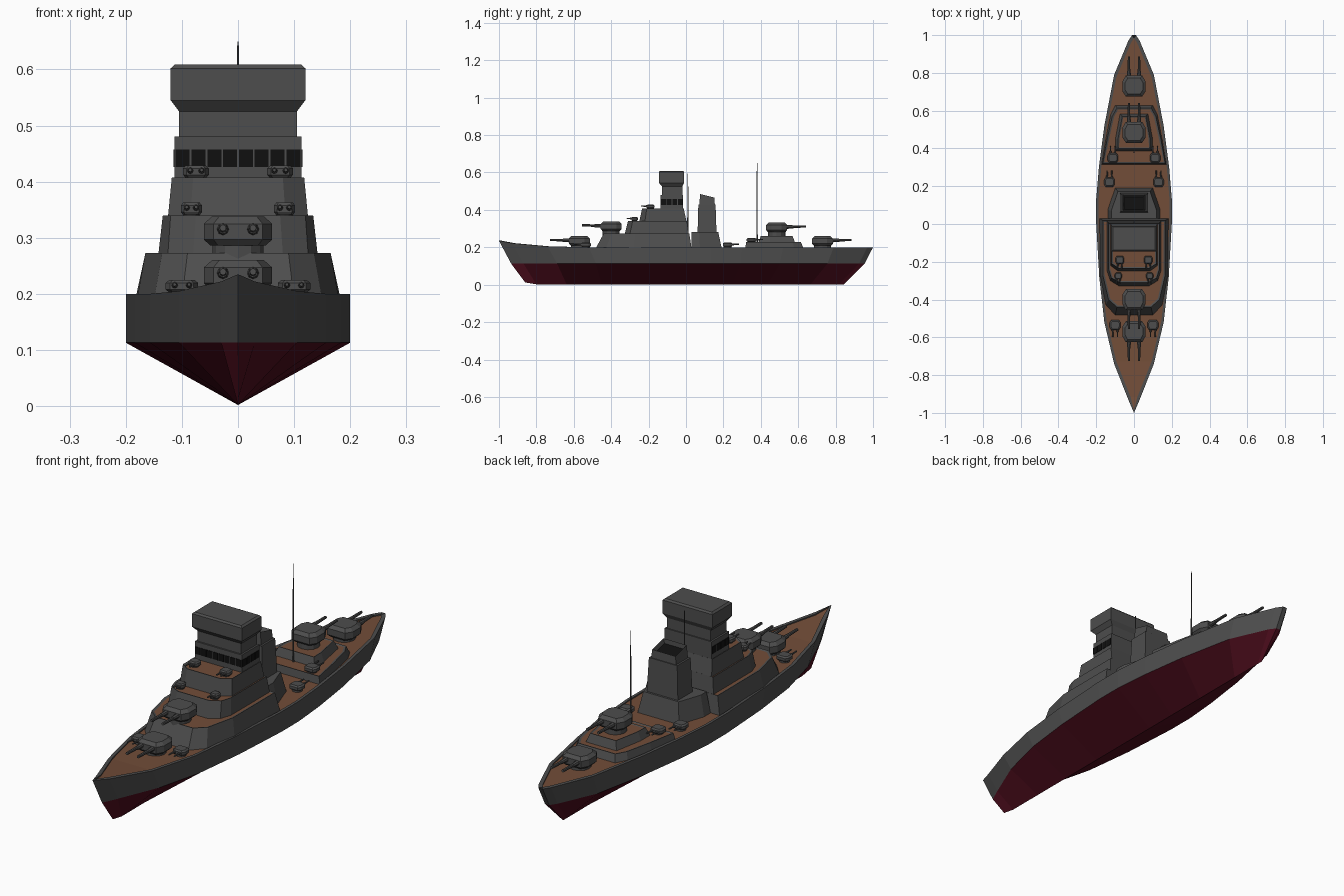
import bpy, bmesh, math
from mathutils import Vector

if "Cube" in bpy.data.objects:
    bpy.data.objects.remove(bpy.data.objects["Cube"])


def mat(name, col):
    m = bpy.data.materials.new(name)
    m.diffuse_color = (*col, 1)
    m.use_nodes = True
    m.node_tree.nodes["Principled BSDF"].inputs["Base Color"].default_value = m.diffuse_color
    return m


GREY = mat("grey_paint", (0.075, 0.075, 0.075))
RED = mat("red_bottom", (0.075, 0.004, 0.012))
WOOD = mat("deck_wood", (0.17, 0.075, 0.04))
BLACK = mat("black", (0.005, 0.005, 0.005))


def finish(name, bm, mats, weld=True):
    if weld:
        bmesh.ops.remove_doubles(bm, verts=bm.verts, dist=1e-5)
    bmesh.ops.recalc_face_normals(bm, faces=bm.faces)
    me = bpy.data.meshes.new(name)
    bm.to_mesh(me)
    bm.free()
    for m in mats:
        me.materials.append(m)
    ob = bpy.data.objects.new(name, me)
    bpy.context.collection.objects.link(ob)
    return ob


def prism(name, layers, top=None, inset=0.01, sink=0.0):
    """Stack of mirrored half outlines: layers = [(z or z-function, [(x, y), ...]), ...]"""
    bm = bmesh.new()
    rings = []
    for z, half in layers:
        pts = half + [(-x, y) for x, y in reversed(half)]
        rings.append([bm.verts.new((x, y, z(y) if callable(z) else z)) for x, y in pts])
    n = len(rings[0])
    for a, b in zip(rings, rings[1:]):
        for i in range(n):
            bm.faces.new((a[i], a[(i + 1) % n], b[(i + 1) % n], b[i]))
    bm.faces.new(rings[0])
    cap = bm.faces.new(rings[-1])
    bmesh.ops.recalc_face_normals(bm, faces=bm.faces)
    if top:
        bmesh.ops.inset_region(bm, faces=[cap], thickness=inset, depth=-sink)
        cap.material_index = 1
    return finish(name, bm, [GREY, top or GREY])


def rect(w, y0, y1):
    return [(w, y0), (w, y1)]


def rod(name, p0, p1, r0, r1, sides=8):
    p0, p1 = Vector(p0), Vector(p1)
    bm = bmesh.new()
    bmesh.ops.create_cone(bm, cap_ends=True, segments=sides, radius1=r0, radius2=r1,
                          depth=(p1 - p0).length)
    ob = finish(name, bm, [GREY])
    ob.location = (p0 + p1) / 2
    ob.rotation_euler = (p1 - p0).to_track_quat('Z', 'Y').to_euler()
    return ob


# Hull: stations of (y, half width, deck height), red below the waterline
stations = [(-1, 0, .235), (-.93, .03, .222), (-.74, .105, .205), (-.52, .157, .2),
            (-.28, .184, .2), (0, .2, .2), (.13, .2, .2), (.3, .186, .2), (.52, .157, .2),
            (.79, .105, .2), (.97, .03, .2), (1, .01, .2)]
bm = bmesh.new()
rows = []
for y, w, z in stations:
    t = (y + 1) / 2
    wi, yi = max(w - .012, 0), y * .985
    half = [(w, -.935 + t * 1.89, .113), (w, y, z), (wi, yi, z), (wi, yi, z - .005)]
    keel = (0, -.86 + t * 1.705, .012 if y == -1 else .002)
    pts = [(-a, b, c) for a, b, c in reversed(half)] + [keel] * 1 + half
    rows.append([bm.verts.new(p) for p in pts])
for a, b in zip(rows, rows[1:]):
    for i in range(9):
        f = bm.faces.new((a[i], a[(i + 1) % 9], b[(i + 1) % 9], b[i]))
        f.material_index = 1 if i in (3, 4) else 2 if i == 8 else 0
for i0, i1 in ((2, 6), ):
    r = rows[-1]
    bm.faces.new((r[2], r[3], r[5], r[6]))
    bm.faces.new((r[3], r[4], r[5])).material_index = 1
bmesh.ops.dissolve_degenerate(bm, dist=1e-5, edges=bm.edges)
finish("hull", bm, [GREY, RED, WOOD])

# Forward superstructure, three stepped levels
prism("superstructure_level_1", [
    (.19, [(.10, -.485), (.15, -.43), (.18, -.28), (.183, .03)]),
    (.273, [(.09, -.44), (.135, -.40), (.165, -.27), (.165, .018)])], WOOD, .01, .003)
prism("superstructure_level_2", [
    (.27, [(.08, -.328), (.125, -.30), (.142, -.25), (.142, .015)]),
    (.34, [(.075, -.31), (.12, -.285), (.134, -.24), (.134, .005)])], WOOD, .008, .003)
prism("superstructure_level_3", [
    (.335, [(.085, -.25), (.125, -.22), (.125, .003)]),
    (.407, [(.08, -.235), (.118, -.21), (.118, -.012)])], WOOD, .008, .003)

# Bridge tower with flared head
prism("bridge_tower", [
    (.40, rect(.113, -.135, -.015)), (.48, rect(.113, -.135, -.015)),
    (.48, rect(.105, -.128, -.02)), (.525, rect(.105, -.128, -.02)),
    (.545, rect(.12, -.145, -.01)), (.602, rect(.12, -.145, -.01)),
    (.609, rect(.112, -.138, -.017))])


# Bridge windows
def window(x, y, sx, sy):
    bpy.ops.mesh.primitive_cube_add(size=1, location=(x, y, .442))
    ob = bpy.context.object
    ob.name = "bridge_window"
    ob.scale = (sx, sy, .031)
    ob.data.materials.append(BLACK)


for i in range(8):
    window((i - 3.5) * .0282, -.135, .025, .004)
for s in (-1, 1):
    for i in range(4):
        window(s * .113, -.12 + i * .03, .004, .026)

# Funnel on its base
prism("funnel_base", [
    (.19, [(.14, .03), (.14, .075), (.10, .192)]),
    (.283, [(.12, .03), (.12, .07), (.085, .172)])])
prism("funnel", [
    (.28, rect(.075, .062, .163)), (.43, rect(.068, .066, .158)),
    (.43, rect(.06, .072, .154)),
    (lambda y: .485 - (y - .075) * .25, rect(.056, .075, .152))], BLACK, .008, .02)

# Aft superstructure
prism("aft_level_1", [
    (.19, [(.172, .315), (.15, .45), (.125, .58), (.10, .63)]),
    (.227, [(.165, .322), (.142, .45), (.115, .57), (.09, .615)])], WOOD, .01, .003)
prism("aft_level_2", [
    (.22, [(.10, .385), (.10, .45), (.075, .585)]),
    (.26, [(.085, .40), (.085, .45), (.062, .57)])], WOOD, .008, .003)


# Twin gun turrets; d = -1 points forward, 1 points aft
def turret(name, x, y, z, d, w, length, h, reach, r):
    plan = [(.72, -.5), (1, -.22), (1, .25), (.7, .5)]

    def layer(hz, k):
        return (hz * h, [(px * w * k, py * length * k) for px, py in plan])
    body = prism(name, [layer(.14, .82), layer(.32, 1), layer(.78, 1), layer(1, .76)])
    body.location = (x, y, z)
    body.rotation_euler.z = math.pi if d > 0 else 0
    rod(name + "_base", (x, y, z - .02), (x, y, z + h * .2), w * .75, w * .75, 12)
    zb = z + h * .62
    for s in (-1, 1):
        bx = x + s * w * .44
        y0 = y + d * length * .4
        rod(name + "_sleeve", (bx, y0, zb), (bx, y0 + d * reach * .45, zb), r * 1.5, r * 1.1)
        rod(name + "_barrel", (bx, y0, zb), (bx, y + d * (length * .5 + reach), zb + r * .3), r, r * .8)


# Main battery: y, z, direction
for y, z, d in ((-.57, .2, -1), (-.4, .278, -1), (.485, .272, 1), (.73, .2, 1)):
    turret("main_turret", 0, y, z, d, .061, .112, .06, .1, .0075)

# Secondary battery: x, y, z, direction, half width
for x, y, z, d, w in ((.10, -.535, .2, -1, .029), (.083, -.275, .338, -1, .019),
                      (.075, -.19, .404, -1, .023), (.13, .222, .2, 1, .028),
                      (.112, .35, .225, 1, .028)):
    for s in (-1, 1):
        turret("secondary_gun", s * x, y, z, d, w, w * 1.8, .025, w * 1.3, .004)

# Masts
rod("aft_mast", (0, .38, .2), (0, .38, .65), .004, .0015, 6)
rod("bridge_mast", (0, .01, .27), (0, .01, .595), .004, .0015, 6)
